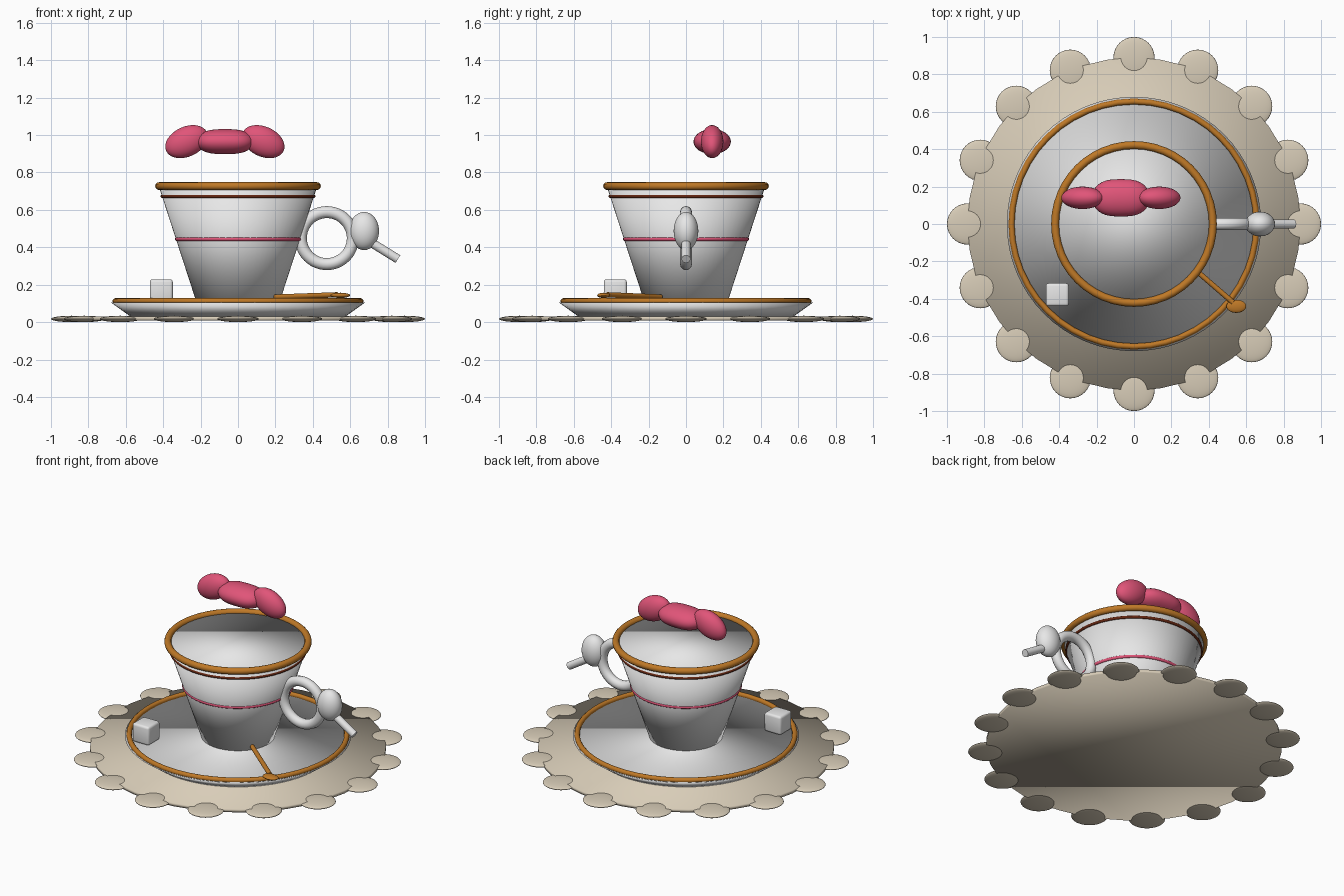
import bpy, bmesh, math
from mathutils import Vector, Matrix

old = bpy.data.objects.get("Cube")
if old:
    bpy.data.objects.remove(old, do_unlink=True)


def material(name, rgb):
    m = bpy.data.materials.new(name)
    m.use_nodes = True
    m.diffuse_color = (*rgb, 1)
    m.node_tree.nodes["Principled BSDF"].inputs["Base Color"].default_value = (*rgb, 1)
    return m


WHITE = material("white porcelain", (0.8, 0.8, 0.8))
LACE = material("beige lace", (0.69, 0.61, 0.48))
GOLD = material("gold trim", (0.52, 0.19, 0.02))
PINK = material("pink", (0.75, 0.09, 0.19))
BROWN = material("dark brown", (0.13, 0.02, 0.006))


def finish(name, mat):
    ob = bpy.context.object
    ob.name = ob.data.name = name
    ob.data.materials.append(mat)
    bpy.ops.object.shade_smooth()
    return ob


def cone(name, mat, r1, r2, z1, z2, sides=64):
    bpy.ops.mesh.primitive_cone_add(vertices=sides, radius1=r1, radius2=r2,
                                    depth=z2 - z1, location=(0, 0, (z1 + z2) / 2))
    return finish(name, mat)


def ring(name, mat, major, minor, loc, rot=(0, 0, 0)):
    bpy.ops.mesh.primitive_torus_add(major_radius=major, minor_radius=minor, location=loc,
                                     rotation=rot, major_segments=48, minor_segments=12)
    return finish(name, mat)


def ellipsoid(name, mat, loc, size, rot=(0, 0, 0)):
    bpy.ops.mesh.primitive_uv_sphere_add(segments=32, ring_count=16, location=loc, rotation=rot)
    ob = finish(name, mat)
    ob.scale = size
    return ob


def rod(name, mat, start, end, radius):
    a, b = Vector(start), Vector(end)
    bpy.ops.mesh.primitive_cylinder_add(vertices=24, radius=radius, depth=(b - a).length,
                                        location=(a + b) / 2,
                                        rotation=(b - a).to_track_quat('Z', 'Y').to_euler())
    ob = finish(name, mat)
    bpy.ops.object.shade_smooth_by_angle()
    return ob


# Lace mat with a scalloped border
cone("lace_mat", LACE, 0.89, 0.89, 0.008, 0.03, 40)
for i in range(16):
    a = i * math.tau / 16
    ellipsoid(f"scallop_{i + 1}", LACE, (0.89 * math.cos(a), 0.89 * math.sin(a), 0.017),
              (0.11, 0.11, 0.017))

# Saucer and cup, each with a gold rim
cone("saucer", WHITE, 0.575, 0.68, 0.03, 0.105)
ring("saucer_rim", GOLD, 0.655, 0.016, (0, 0, 0.112))
cone("cup", WHITE, 0.22, 0.424, 0.1, 0.727)
ring("cup_rim", GOLD, 0.422, 0.021, (0, 0, 0.727))
ring("brown_band", BROWN, 0.405, 0.009, (0, 0, 0.672))
ring("pink_band", PINK, 0.328, 0.01, (0, 0, 0.444))

# Handle ring, bulb and short tail
ring("handle_ring", WHITE, 0.139, 0.032, (0.475, 0, 0.449), (math.pi / 2, 0, 0))
ellipsoid("handle_bulb", WHITE, (0.674, 0, 0.487), (0.08, 0.066, 0.102))
rod("handle_tail", WHITE, (0.69, 0, 0.439), (0.855, 0, 0.337), 0.024)

# Floating bow: boxy rounded knot between two tilted lobes
bow = Vector((-0.07, 0.14, 0.965))
knot = ellipsoid("bow_knot", PINK, bow, (0.155, 0.1, 0.067))
for v in knot.data.vertices:
    v.co.x = math.copysign(abs(v.co.x) ** 0.7, v.co.x)
for side, name in ((-1, "bow_lobe_right"), (1, "bow_lobe_left")):
    ellipsoid(name, PINK, bow + Vector((side * 0.205, 0, 0)), (0.12, 0.06, 0.08),
              (0, side * math.radians(25), 0))

# Sugar cube with softened edges
bpy.ops.mesh.primitive_cube_add(size=0.123, location=(-0.41, -0.378, 0.167))
sugar = finish("sugar_cube", WHITE)
bevel = sugar.modifiers.new("soft edges", 'BEVEL')
bevel.width = 0.015
bevel.segments = 3

# Spoon resting on the saucer
rod("spoon_handle", GOLD, (0.2, -0.135, 0.134), (0.53, -0.42, 0.146), 0.014)
ellipsoid("spoon_bowl", GOLD, (0.547, -0.44, 0.143), (0.053, 0.035, 0.014))
